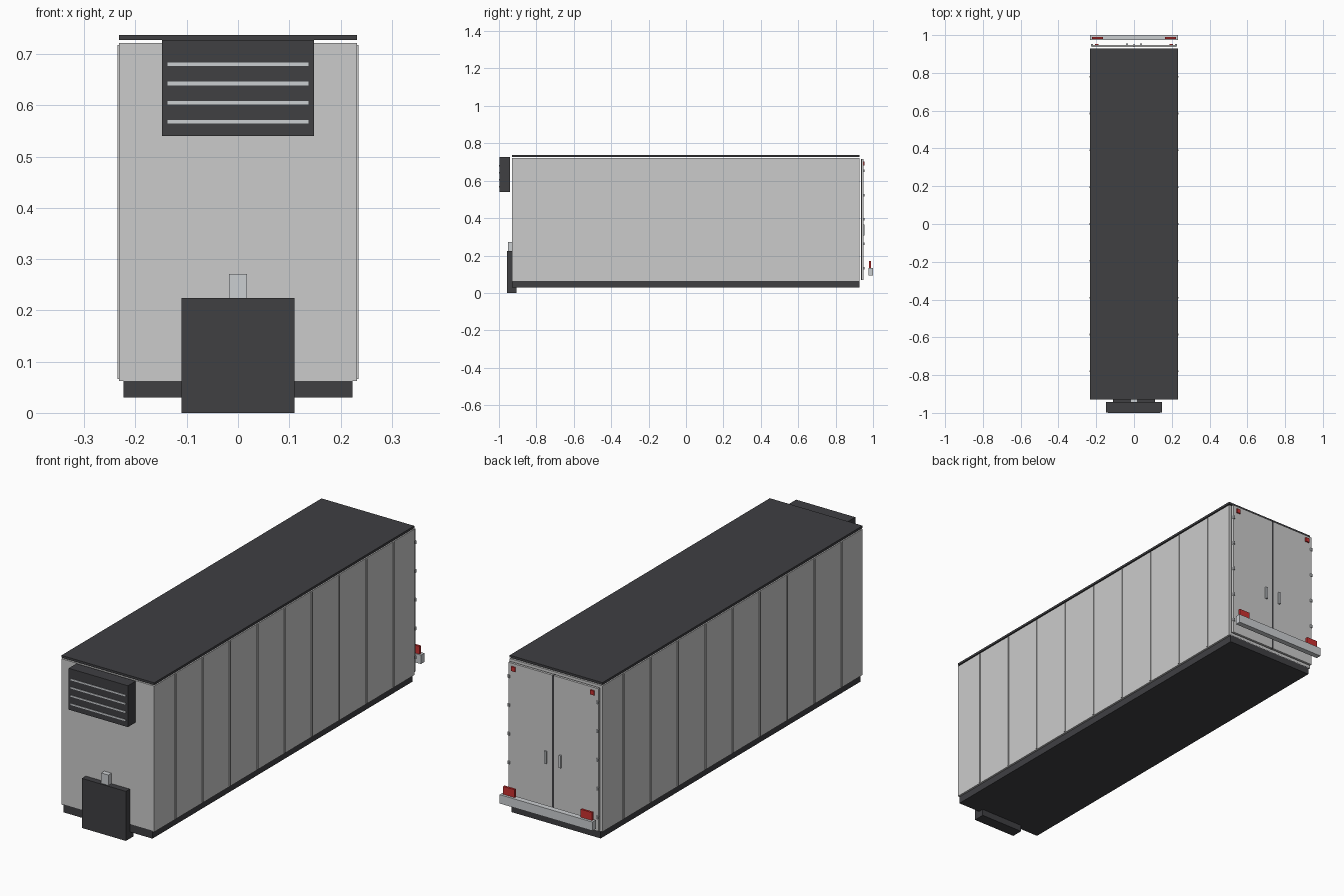
import bpy, bmesh
from mathutils import Matrix, Vector

if "Cube" in bpy.data.objects:
    bpy.data.objects.remove(bpy.data.objects["Cube"])


def material(name, rgb):
    m = bpy.data.materials.new(name)
    m.diffuse_color = (*rgb, 1)
    m.use_nodes = True
    m.node_tree.nodes["Principled BSDF"].inputs["Base Color"].default_value = m.diffuse_color
    return m


DARK = material("dark_grey", (0.05, 0.05, 0.055))
LIGHT = material("light_metal", (0.6, 0.62, 0.64))
RED = material("red_lamp", (0.6, 0.03, 0.03))


def finish(name, bm, mat):
    me = bpy.data.meshes.new(name)
    bm.to_mesh(me)
    bm.free()
    ob = bpy.data.objects.new(name, me)
    bpy.context.collection.objects.link(ob)
    if mat:
        me.materials.append(mat)
    return ob


def box(name, x, y, z, mat=None):
    lo, hi = map(Vector, zip(x, y, z))
    bm = bmesh.new()
    bmesh.ops.create_cube(bm, size=1, matrix=Matrix.Translation((lo + hi) / 2)
                          @ Matrix.Diagonal((*(hi - lo), 1)))
    return finish(name, bm, mat)


def pair(name, x, y, z, mat=None):
    box(name + "_right", x, y, z, mat)
    box(name + "_left", (-x[1], -x[0]), y, z, mat)


def hinge(name, x, z):
    bm = bmesh.new()
    bmesh.ops.create_cone(bm, cap_ends=True, segments=8, radius1=0.006, radius2=0.006,
                          depth=0.013, matrix=Matrix.Translation((x, 0.948, z)))
    finish(name, bm, LIGHT)


# Cargo box, roof and floor frame
box("cargo_body", (-0.232, 0.232), (-0.93, 0.928), (0.062, 0.722))
box("roof_panel", (-0.232, 0.232), (-0.93, 0.928), (0.727, 0.737), DARK)
box("floor_frame", (-0.223, 0.223), (-0.93, 0.928), (0.03, 0.066), DARK)

# Side seams
for i in range(9):
    y = (i - 4) * 0.195
    pair(f"side_rib_{i}", (0.23, 0.2355), (y - 0.004, y + 0.004), (0.066, 0.718))

# Cooling unit with grille slats
box("cooling_unit", (-0.148, 0.148), (-0.998, -0.942), (0.54, 0.727), DARK)
for i in range(4):
    z = 0.568 + i * 0.0373
    box(f"grille_slat_{i}", (-0.138, 0.138), (-1.0, -0.995), (z - 0.0035, z + 0.0035), LIGHT)

# Coupling plate and pin
box("coupling_plate", (-0.11, 0.11), (-0.958, -0.905), (0, 0.224), DARK)
box("coupling_pin", (-0.018, 0.018), (-0.952, -0.915), (0.222, 0.271), LIGHT)

# Rear doors, centre seal, handles, lamps and hinges
pair("rear_door", (0.003, 0.225), (0.937, 0.948), (0.07, 0.715))
box("door_seal", (-0.004, 0.004), (0.936, 0.95), (0.07, 0.715), DARK)
pair("door_handle", (0.032, 0.042), (0.945, 0.955), (0.308, 0.365), LIGHT)
pair("marker_lamp", (0.188, 0.207), (0.946, 0.954), (0.682, 0.702), RED)
for i in range(5):
    for s in (-1, 1):
        hinge(f"door_hinge_{i}_{'left' if s < 0 else 'right'}", s * 0.222, 0.133 + i * 0.13)

# Rear bumper and tail lamps
box("rear_bumper", (-0.232, 0.232), (0.975, 1.0), (0.094, 0.134), LIGHT)
pair("tail_lamp", (0.165, 0.222), (0.979, 0.989), (0.132, 0.17), RED)
